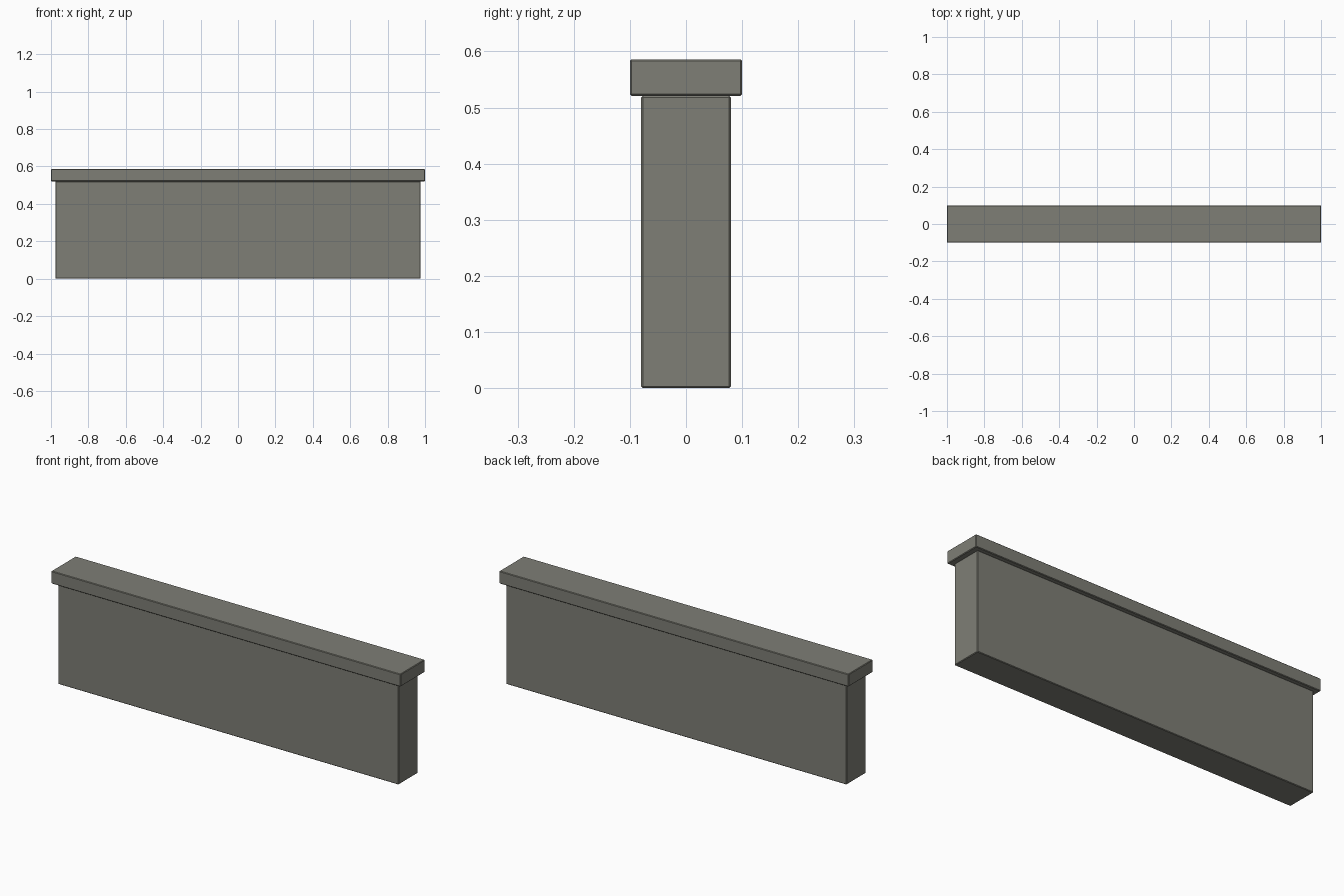
import bpy

if "Cube" in bpy.data.objects:
    bpy.data.objects.remove(bpy.data.objects["Cube"])

stone = bpy.data.materials.new("grey stone")
stone.diffuse_color = (0.21, 0.21, 0.18, 1)
stone.use_nodes = True
stone.node_tree.nodes["Principled BSDF"].inputs["Base Color"].default_value = stone.diffuse_color


def block(name, size, z_bottom, bevel=0.003):
    """Box resting on z_bottom with a thin chamfer on every edge."""
    bpy.ops.mesh.primitive_cube_add(size=1, location=(0, 0, z_bottom + size[2] / 2))
    ob = bpy.context.object
    ob.name = name
    ob.scale = size
    bpy.ops.object.transform_apply(location=False, rotation=False, scale=True)
    ob.data.materials.append(stone)
    mod = ob.modifiers.new("chamfer", 'BEVEL')
    mod.width = bevel
    mod.segments = 1
    return ob


# Main wall slab
block("wall_body", (1.95, 0.16, 0.521), 0.0)
# Overhanging coping along the top
block("wall_cap", (2.0, 0.2, 0.065), 0.521)
